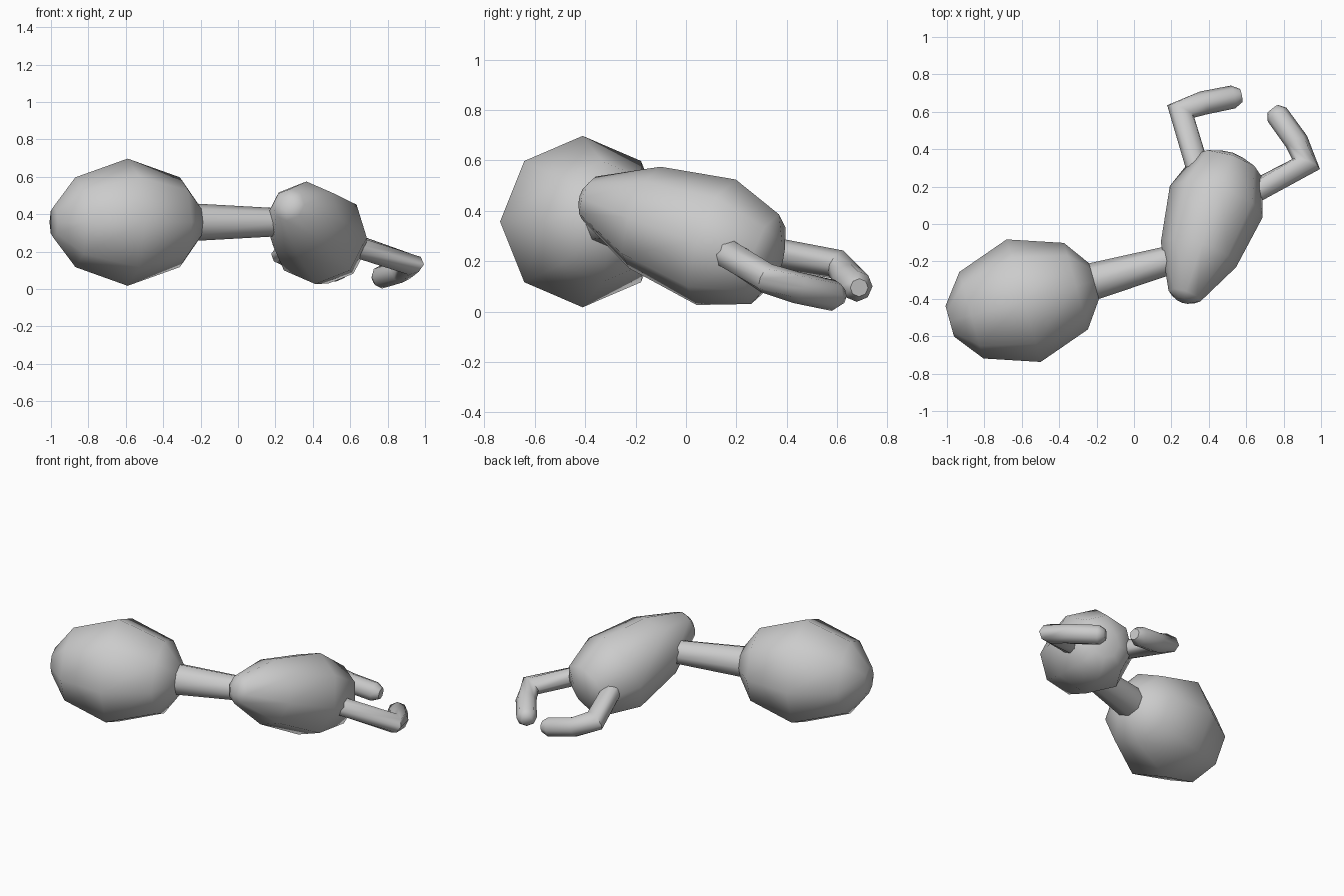
import bpy, bmesh, math
from mathutils import Vector

if "Cube" in bpy.data.objects:
    bpy.data.objects.remove(bpy.data.objects["Cube"])

SIDES = 8


def sweep(name, points, radii):
    """Eight-sided capped tube through points, with mitred rings at the bends."""
    pts = [Vector(p) for p in points]
    bm = bmesh.new()
    rings = []
    for i, (p, r) in enumerate(zip(pts, radii)):
        a = (p - pts[i - 1]).normalized() if i else (pts[1] - p).normalized()
        b = (pts[i + 1] - p).normalized() if i < len(pts) - 1 else a
        t = (a + b).normalized()
        side = t.cross(Vector((0, 0, 1))).normalized()
        up = side.cross(t)
        stretch = 1 / max(t.dot(a), 0.5)
        ring = []
        for k in range(SIDES):
            ang = math.tau * k / SIDES
            ring.append(bm.verts.new(p + side * (r * stretch * math.cos(ang))
                                     + up * (r * math.sin(ang))))
        rings.append(ring)
    for lo, hi in zip(rings, rings[1:]):
        for k in range(SIDES):
            n = (k + 1) % SIDES
            bm.faces.new((lo[k], lo[n], hi[n], hi[k]))
    bm.faces.new(rings[0])
    bm.faces.new(rings[-1])
    bmesh.ops.recalc_face_normals(bm, faces=bm.faces)
    mesh = bpy.data.meshes.new(name)
    bm.to_mesh(mesh)
    bm.free()
    ob = bpy.data.objects.new(name, mesh)
    bpy.context.collection.objects.link(ob)
    bpy.ops.object.select_all(action='DESELECT')
    ob.select_set(True)
    bpy.context.view_layer.objects.active = ob
    bpy.ops.object.shade_smooth_by_angle(angle=math.radians(60))
    return ob


def turned(name, centre, axis, profile):
    """Straight sweep: profile is (distance along axis, radius)."""
    c, d = Vector(centre), Vector(axis).normalized()
    return sweep(name, [c + d * s for s, _ in profile], [r for _, r in profile])


# Round rear bulb and the tapered neck leaving it
bulb_c, bulb_axis = (-0.59, -0.41, 0.357), (0.964, 0.268, 0)
turned("bulb", bulb_c, bulb_axis,
       [(-0.41, 0.085), (-0.29, 0.24), (0, 0.34), (0.29, 0.24), (0.39, 0.1)])
turned("neck", bulb_c, bulb_axis, [(0.37, 0.1), (0.8, 0.077), (0.86, 0.072)])

# Egg-shaped palm, narrow at the front and tilted down to the back
turned("palm", (0.44, 0.12, 0.275), (0.303, 0.9, -0.312),
       [(-0.588, 0.04), (-0.561, 0.09), (-0.315, 0.212), (0, 0.262),
        (0.215, 0.187), (0.262, 0.085)])

# Two bent pincer fingers
finger_r = [0.062, 0.06, 0.063, 0.062, 0.036]
sweep("left_finger",
      [(0.37, 0.2, 0.26), (0.25, 0.602, 0.187), (0.37, 0.647, 0.13),
       (0.53, 0.679, 0.1), (0.573, 0.687, 0.095)], finger_r)
sweep("right_finger",
      [(0.6, 0.15, 0.24), (0.92, 0.32, 0.132), (0.87, 0.44, 0.095),
       (0.765, 0.585, 0.064), (0.742, 0.615, 0.06)], finger_r)
